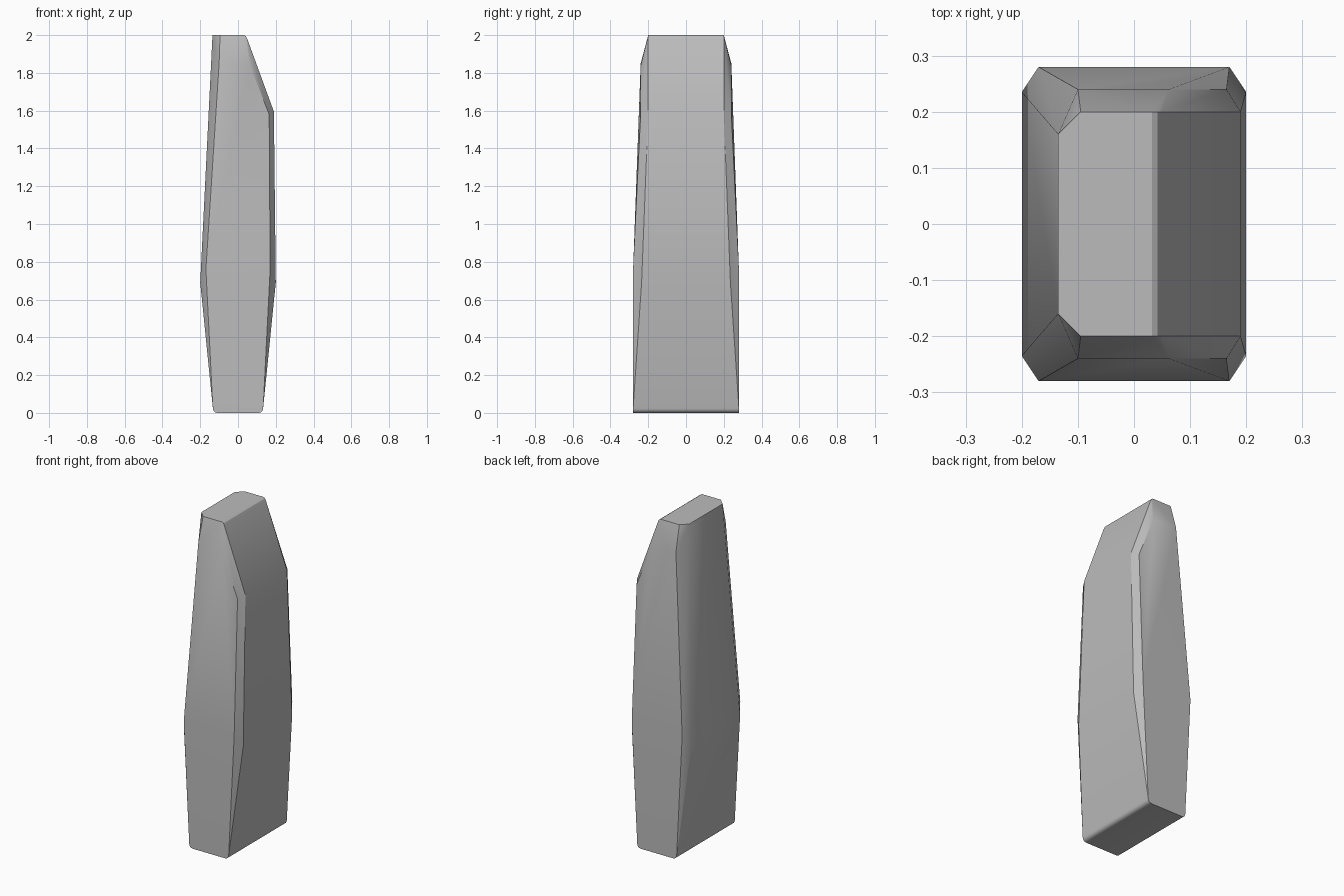
import bpy
import bmesh
import math

cube = bpy.data.objects.get("Cube")
if cube:
    bpy.data.objects.remove(cube, do_unlink=True)

# Plain grey stone
stone = bpy.data.materials.new("grey stone")
stone.use_nodes = True
grey = (0.5, 0.5, 0.5, 1.0)
stone.diffuse_color = grey
stone.node_tree.nodes["Principled BSDF"].inputs["Base Color"].default_value = grey

# Corner points of the back half (x, y, z), mirrored to the front
half = [
    # flat top, with a rounded lip above the slope
    (-0.135, 0.16, 2.0), (-0.095, 0.20, 2.0), (0.032, 0.20, 2.0),
    (0.042, 0.20, 1.994), (0.049, 0.20, 1.980),
    # shoulder where the top bevel meets the broad sides
    (-0.10, 0.24, 1.85), (0.062, 0.24, 1.84), (0.165, 0.24, 1.58),
    # lower end of the slope
    (0.19, 0.20, 1.595),
    # widest waist with chamfered corners
    (-0.20, 0.235, 0.69), (-0.17, 0.28, 0.76),
    (0.17, 0.28, 0.76), (0.20, 0.235, 0.69),
]

# Foot: long bottom edges rounded by an arc
radius = 0.024
for side in (-1, 1):
    for i in range(5):
        a = math.radians(90 * i / 4)
        half.append((side * (0.109 + radius * math.cos(a)), 0.28,
                     radius * (1 - math.sin(a))))

# Wrap the points in a closed faceted body
bm = bmesh.new()
for x, y, z in half:
    for s in (-1, 1):
        bm.verts.new((x, s * y, z))
bmesh.ops.convex_hull(bm, input=bm.verts[:])
bmesh.ops.delete(bm, geom=[v for v in bm.verts if not v.link_faces], context='VERTS')
bmesh.ops.dissolve_limit(bm, angle_limit=math.radians(0.5),
                         verts=bm.verts[:], edges=bm.edges[:])
bmesh.ops.recalc_face_normals(bm, faces=bm.faces[:])

mesh = bpy.data.meshes.new("standing_stone")
bm.to_mesh(mesh)
bm.free()
mesh.materials.append(stone)
obj = bpy.data.objects.new("standing_stone", mesh)
bpy.context.collection.objects.link(obj)

# Soft shading on shallow edges, crisp on the others
bpy.ops.object.select_all(action='DESELECT')
obj.select_set(True)
bpy.context.view_layer.objects.active = obj
bpy.ops.object.shade_smooth_by_angle(angle=math.radians(30))
